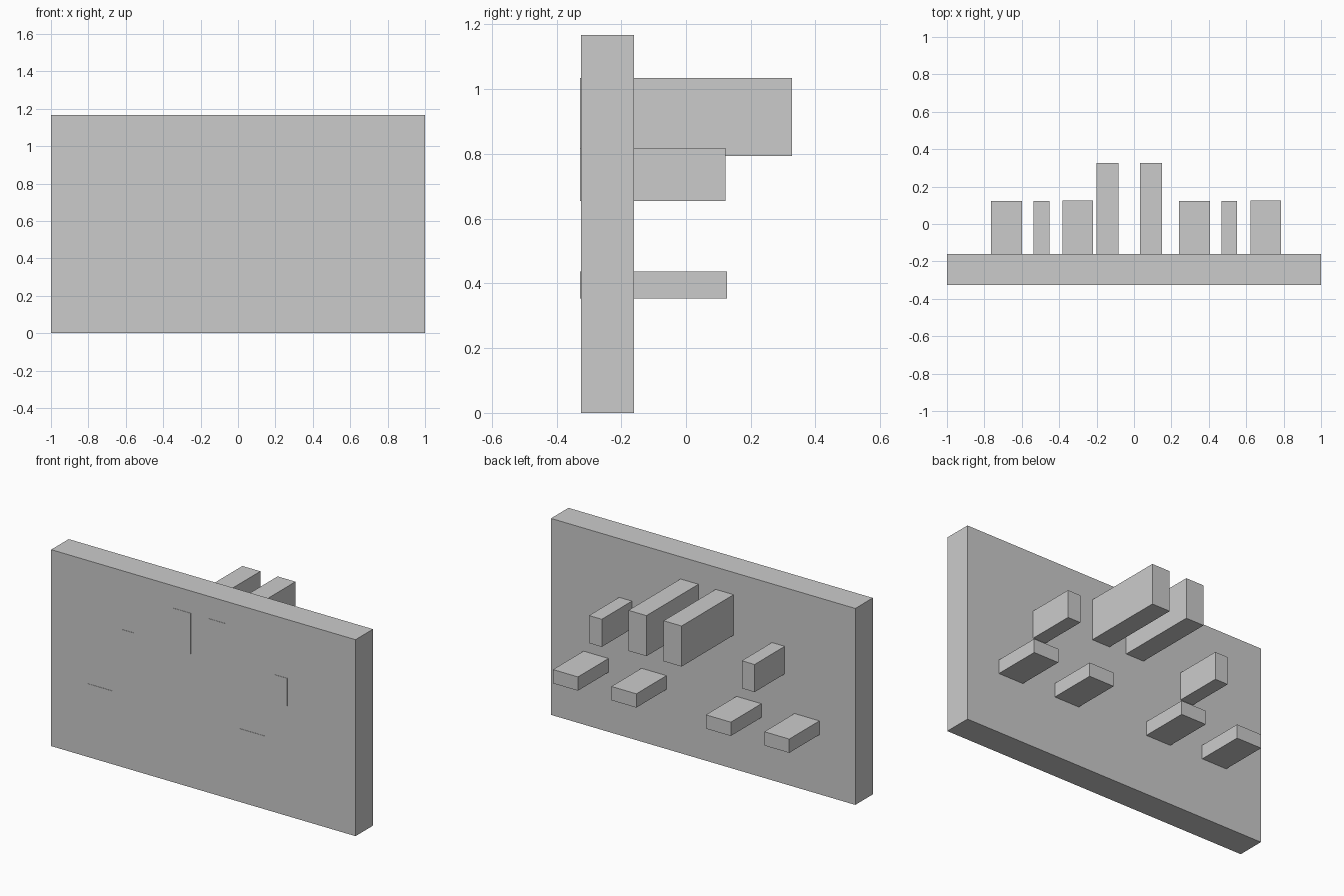
import bpy

if "Cube" in bpy.data.objects:
    bpy.data.objects.remove(bpy.data.objects["Cube"])


def box(name, x, y, z):
    """Axis-aligned box from (min, max) ranges."""
    bpy.ops.mesh.primitive_cube_add(size=1, location=[(a + b) / 2 for a, b in (x, y, z)])
    ob = bpy.context.object
    ob.name = name
    ob.scale = [b - a for a, b in (x, y, z)]
    bpy.ops.object.transform_apply(location=False, rotation=False, scale=True)


# Upright wall panel
box("wall_panel", (-1, 1), (-0.325, -0.161), (0, 1.167))

FRONT = -0.327  # pegs pass through and sit just proud of the panel

# Two long tall blocks near the top
for i, x in enumerate((-0.141, 0.09)):
    box(f"long_block_{i + 1}", (x - 0.059, x + 0.059), (FRONT, 0.327), (0.794, 1.035))

# Two narrow upright blocks
for i, x in enumerate((-0.494, 0.51)):
    box(f"upright_block_{i + 1}", (x - 0.042, x + 0.042), (FRONT, 0.122), (0.654, 0.818))

# Two pairs of low flat blocks; the right one of each pair is set slightly back
for i, (x, shift) in enumerate(((-0.682, 0), (-0.301, 0.004), (0.323, 0), (0.704, 0.004))):
    box(f"flat_block_{i + 1}", (x - 0.082, x + 0.082),
        (FRONT + shift, 0.122 + shift), (0.354, 0.436))
